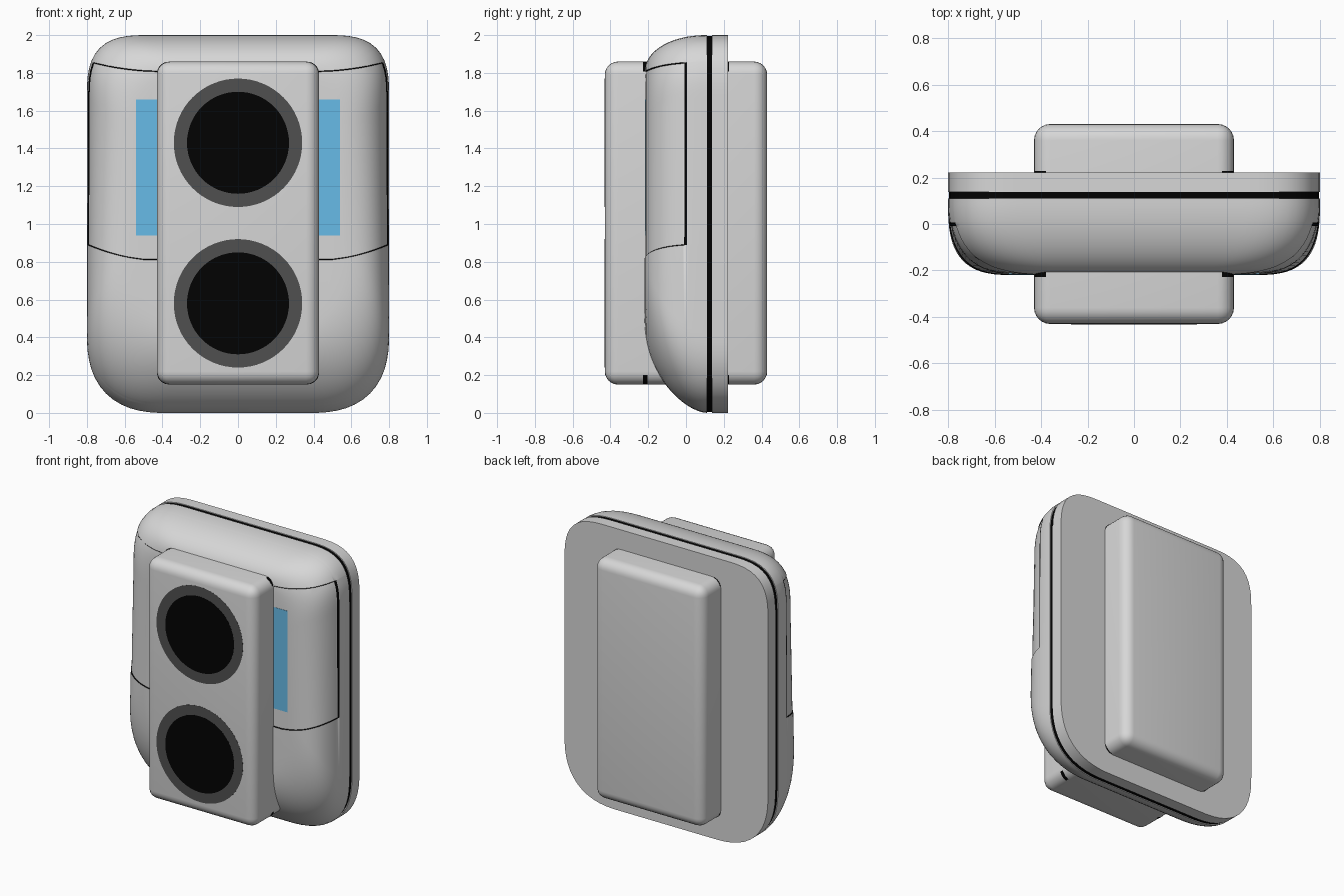
import bpy, bmesh, math
from mathutils import Vector

if "Cube" in bpy.data.objects:
    bpy.data.objects.remove(bpy.data.objects["Cube"])


def material(name, rgb):
    m = bpy.data.materials.new(name)
    m.diffuse_color = (*rgb, 1)
    m.use_nodes = True
    m.node_tree.nodes["Principled BSDF"].inputs["Base Color"].default_value = m.diffuse_color
    return m


GREY = material("light grey", (0.68, 0.68, 0.68))
RING = material("dark grey", (0.08, 0.08, 0.08))
BLACK = material("black", (0.0008, 0.0008, 0.0008))
BLUE = material("display blue", (0.14, 0.51, 0.82))


def finish(name, bm, mats, angle=35):
    bmesh.ops.recalc_face_normals(bm, faces=bm.faces[:])
    me = bpy.data.meshes.new(name)
    bm.to_mesh(me)
    bm.free()
    ob = bpy.data.objects.new(name, me)
    bpy.context.collection.objects.link(ob)
    for m in mats:
        me.materials.append(m)
    bpy.ops.object.select_all(action='DESELECT')
    ob.select_set(True)
    bpy.context.view_layer.objects.active = ob
    bpy.ops.object.shade_smooth_by_angle(angle=math.radians(angle))
    return ob


def outline(y, side=0.0, low_side=0.0, top=0.0, bottom=0.0, n=14):
    """Soft-cornered body outline at depth y, pulled in on each side."""
    x, xl, zt, zb = 0.8 - side, 0.8 - low_side, 2.0 - top, bottom
    pts = []
    for sx, x, z, sz, r, p, a0 in ((1, x, zt, -1, 0.33, 3, 0), (-1, x, zt, -1, 0.33, 3, 90),
                                   (-1, xl, zb, 1, 0.42, 2.5, 180),
                                   (1, xl, zb, 1, 0.42, 2.5, 270)):
        for i in range(n + 1):
            a = math.radians(a0 + 90 * i / n)
            c, s = math.cos(a), math.sin(a)
            k = r / (abs(c) ** p + abs(s) ** p) ** (1 / p)
            pts.append((sx * (x - r) + k * c, y, z + sz * r + k * s))
    return pts


def loft(rings):
    bm = bmesh.new()
    loops = [[bm.verts.new(p) for p in r] for r in rings]
    k = len(loops[0])
    for a, b in zip(loops, loops[1:]):
        for i in range(k):
            j = (i + 1) % k
            bm.faces.new((a[i], a[j], b[j], b[i]))
    bm.faces.new(loops[0])
    bm.faces.new(loops[-1])
    return bm


def box(name, lo, hi, mat, bevel=0.0, only_y=False):
    bm = bmesh.new()
    bmesh.ops.create_cube(bm, size=1)
    lo, hi = Vector(lo), Vector(hi)
    for v in bm.verts:
        v.co = (lo + hi) / 2 + v.co * (hi - lo)
    if bevel:
        edges = [e for e in bm.edges if not only_y
                 or abs(e.verts[0].co.y - e.verts[1].co.y) > 0.001]
        bmesh.ops.bevel(bm, geom=edges, offset=bevel, segments=6, profile=0.5,
                        affect='EDGES')
    return finish(name, bm, [mat])


def disc(name, radius, z, y0, y1, mat):
    bm = loft([[(radius * math.cos(a), y, z + radius * math.sin(a))
                for a in (math.tau * i / 64 for i in range(64))] for y in (y0, y1)])
    return finish(name, bm, [mat])


# front shell: domed, fuller low down, with a longer slope towards the bottom
def pull(s, n):
    return 1 - max(0.0, 1 - s ** n) ** (1 / n)


rings = []
for i in range(21):
    s = math.sin(math.pi / 2 * i / 20)
    rings.append(outline(0.11 - 0.33 * s, 0.30 * pull(s, 2.5), 0.30 * pull(s, 3.1),
                         0.20 * pull(s, 2.1), 0.43 * pull(s, 1.65)))
shell = loft(rings)

# upper panel: cut in a space where its curved seams are straight
LOW, HIGH, W, Y0, WY = 0.805, 1.81, 0.004, 0.006, 0.016


def seam_rise(x, z):
    u = max(0.0, (abs(x) - 0.4) / 0.4)
    return (0.085 if z < 1.3 else 0.055) * u * u


for v in shell.verts:
    v.co.z -= seam_rise(v.co.x, v.co.z)
cuts = [((0, y, 0), (0, 1, 0)) for y in (Y0, Y0 - WY)]
cuts += [((0, 0, z), (0, 0, 1)) for z in (LOW, LOW + W, HIGH, HIGH - W)]
for co, no in cuts:
    bmesh.ops.bisect_plane(shell, geom=shell.verts[:] + shell.edges[:] + shell.faces[:],
                           dist=1e-5, plane_co=co, plane_no=no)
for f in shell.faces:
    c = f.calc_center_median()
    a, b = c.z - LOW, HIGH - c.z
    if c.y < Y0 and a > 0 and b > 0 and (c.y > Y0 - WY or a < W or b < W):
        f.material_index = 1
e = 1e-4
panel = [v for v in shell.verts if v.co.y < Y0 - WY + e
         and LOW + W - e < v.co.z < HIGH - W + e]
for v in shell.verts:
    v.co.z += seam_rise(v.co.x, v.co.z)
# sink the panel slightly below the shell
bmesh.ops.recalc_face_normals(shell, faces=shell.faces[:])
shell.normal_update()
moves = [(v, v.normal.copy()) for v in panel]
for v, n in moves:
    v.co -= n * 0.005
finish("front_shell", shell, [GREY, BLACK])

# dark gap and flat back plate
finish("gap_strip", loft([outline(y, 0.005, 0.005, 0.005, 0.005) for y in (0.11, 0.14)]),
       [BLACK])
finish("back_plate", loft([outline(y) for y in (0.138, 0.222)]), [GREY])

# block passing through the body, with thin dark collars at its corners
box("centre_block", (-0.43, -0.43, 0.15), (0.43, 0.43, 1.86), GREY, 0.07)
for name, y0, y1 in (("front_collar", -0.228, -0.205), ("back_collar", 0.217, 0.227)):
    box(name, (-0.429, y0, 0.151), (0.429, y1, 1.859), BLACK, 0.062, True)

# display seen on both sides of the block
box("display", (-0.54, -0.2165, 0.94), (0.54, -0.21, 1.66), BLUE)

# two round lenses with rims, flush with the block
for name, z in (("upper", 1.43), ("lower", 0.58)):
    disc(name + "_lens_rim", 0.34, z, -0.4307, -0.426, RING)
    disc(name + "_lens", 0.27, z, -0.4314, -0.426, BLACK)
